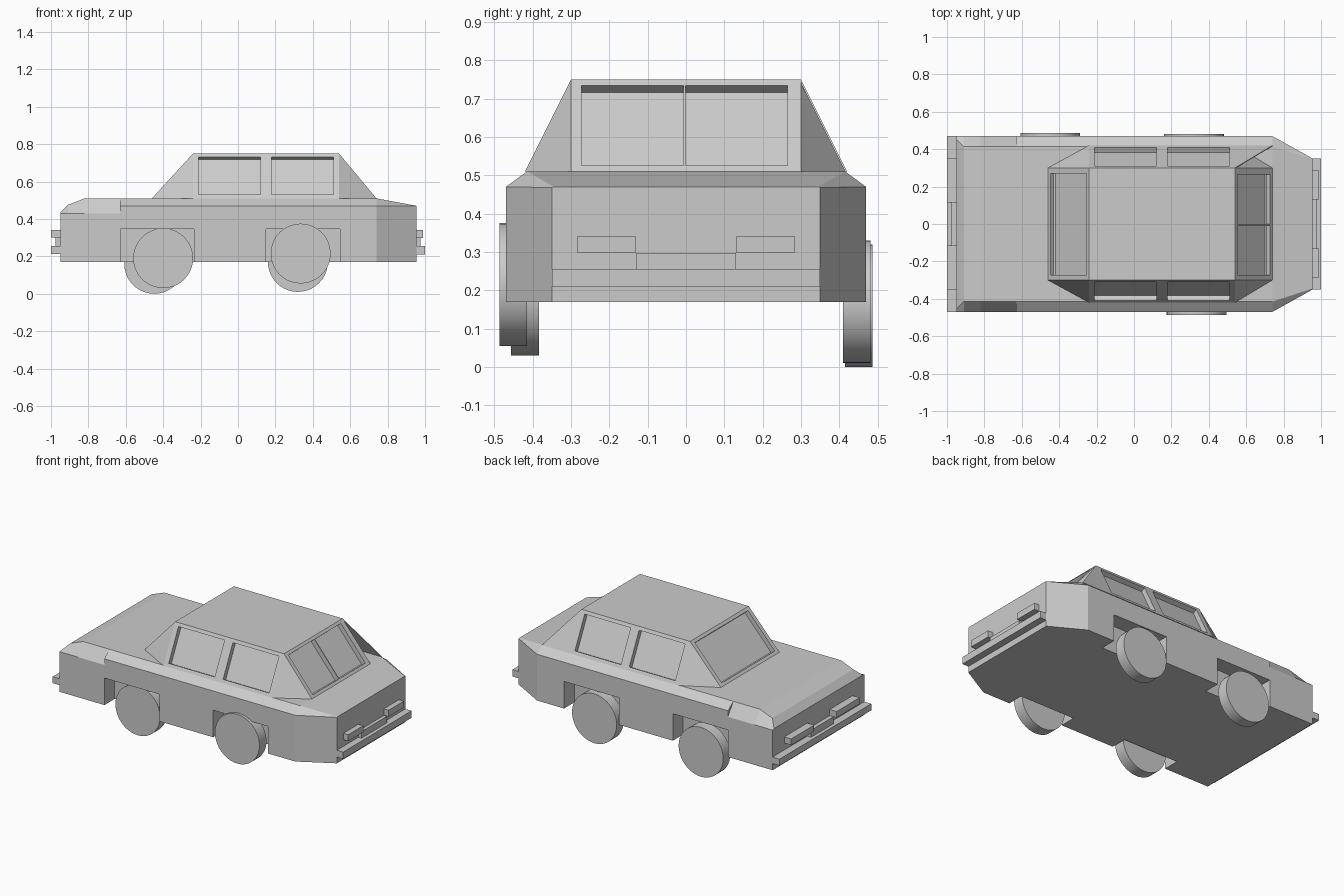
import bpy, bmesh, math
from mathutils import Vector

if "Cube" in bpy.data.objects:
    bpy.data.objects.remove(bpy.data.objects["Cube"])


def finish(name, bm):
    bmesh.ops.recalc_face_normals(bm, faces=bm.faces)
    me = bpy.data.meshes.new(name)
    bm.to_mesh(me)
    bm.free()
    ob = bpy.data.objects.new(name, me)
    bpy.context.collection.objects.link(ob)
    return ob


def hull(name, pts):
    bm = bmesh.new()
    vs = [bm.verts.new(p) for p in pts]
    bmesh.ops.convex_hull(bm, input=vs)
    bmesh.ops.dissolve_limit(bm, angle_limit=0.01, verts=bm.verts, edges=bm.edges)
    return finish(name, bm)


def box(name, x, y, z):
    return hull(name, [(a, b, c) for a in x for b in y for c in z])


def loft(name, stations):
    # station: x, shoulder half-width, shoulder z, top half-width, top z
    bm = bmesh.new()
    rings = []
    for x, ys, zs, yt, zt in stations:
        half = [(ys, 0.17), (ys, zs), (yt, zt)]
        prof = half + [(-y, z) for y, z in reversed(half)]
        rings.append([bm.verts.new((x, y, z)) for y, z in prof])
    for a, b in zip(rings, rings[1:]):
        for i in range(6):
            j = (i + 1) % 6
            bm.faces.new((a[i], a[j], b[j], b[i]))
    bm.faces.new(rings[0])
    bm.faces.new(rings[-1])
    return finish(name, bm)


def cut(ob, cutter):
    cutter.hide_render = True
    m = ob.modifiers.new("cut", 'BOOLEAN')
    m.operation = 'DIFFERENCE'
    m.solver = 'EXACT'
    m.object = cutter
    bpy.context.view_layer.objects.active = ob
    bpy.ops.object.modifier_apply(modifier=m.name)
    bpy.data.objects.remove(cutter)


def cut_window(ob, quad, normal, depth=0.03):
    n = Vector(normal).normalized()
    q = [Vector(p) for p in quad]
    cut(ob, hull("window_cutter", [p + n * 0.05 for p in q] + [p - n * depth for p in q]))


# Rounded-down nose with steep fender edges
loft("nose", [(-0.95, 0.47, 0.43, 0.455, 0.434), (-0.91, 0.47, 0.43, 0.415, 0.475),
              (-0.82, 0.47, 0.43, 0.415, 0.51), (-0.63, 0.47, 0.43, 0.415, 0.51)])

# Main body with tapered tail
body = loft("body", [(-0.63, 0.47, 0.47, 0.415, 0.51), (0.74, 0.47, 0.47, 0.415, 0.51),
                     (0.955, 0.35, 0.468, 0.345, 0.47)])

# Wheel wells
for x0, x1 in ((-0.629, -0.235), (0.15, 0.545)):
    for s in (-1, 1):
        cut(body, box("well_cutter", (x0, x1), (s * 0.365, s * 0.6), (0.1, 0.345)))

# Cabin: roof and sloped sides with bevelled corners
pts = []
for s in (-1, 1):
    pts += [(-0.24, s * 0.3, 0.75), (0.54, s * 0.3, 0.75), (-0.46, s * 0.3, 0.51),
            (0.74, s * 0.3, 0.51), (-0.24, s * 0.42, 0.51), (0.54, s * 0.42, 0.51)]
cabin = hull("cabin", pts)

# Side window recesses
for x0, x1 in ((-0.21, 0.12), (0.18, 0.51)):
    for s in (-1, 1):
        quad = [(x, s * (0.3 + (0.75 - z) * 0.5), z) for x in (x0, x1) for z in (0.53, 0.73)]
        cut_window(cabin, quad, (0, s * 2, 1))

# Split window on the tail side, single window on the nose side
for y0, y1 in ((-0.272, -0.007), (-0.001, 0.265)):
    quad = [(0.54 + (0.75 - z) * 0.2 / 0.24, y, z) for y in (y0, y1) for z in (0.525, 0.735)]
    cut_window(cabin, quad, (0.24, 0, 0.2))
quad = [(-0.24 - (0.75 - z) * 0.22 / 0.24, y, z) for y in (-0.272, 0.27) for z in (0.525, 0.735)]
cut_window(cabin, quad, (-0.24, 0, 0.22))

# Thin open corner panel beside the split window
tri = [Vector(p) for p in ((0.54, 0.3, 0.75), (0.54, 0.42, 0.51), (0.74, 0.42, 0.51))]
hull("corner_panel", tri + [p - Vector((0, 0.004, 0.002)) for p in tri])

# Bumpers, grilles and lamps at both ends
box("tail_bumper", (0.95, 1.0), (-0.35, 0.35), (0.21, 0.255))
box("tail_grille", (0.95, 0.977), (-0.13, 0.13), (0.25, 0.297))
box("nose_bumper", (-1.0, -0.945), (-0.47, 0.47), (0.213, 0.255))
box("nose_grille", (-0.977, -0.945), (-0.115, 0.115), (0.25, 0.3))
for s, side in ((-1, "right"), (1, "left")):
    box("tail_lamp_" + side, (0.95, 0.99), (s * 0.13, s * 0.285), (0.298, 0.34))
    box("nose_lamp_" + side, (-1.0, -0.945), (s * 0.115, s * 0.35), (0.3, 0.34))

# Wheels, set slightly unevenly
for i, loc in enumerate(((-0.40, -0.42, 0.19), (0.335, -0.451, 0.215),
                         (-0.448, 0.451, 0.16), (0.32, 0.446, 0.17))):
    bpy.ops.mesh.primitive_cylinder_add(vertices=40, radius=0.16, depth=0.072, location=loc,
                                        rotation=(math.pi / 2, 0, 0))
    bpy.context.object.name = "wheel_%d" % (i + 1)
    bpy.ops.object.shade_smooth_by_angle(angle=math.radians(35))
